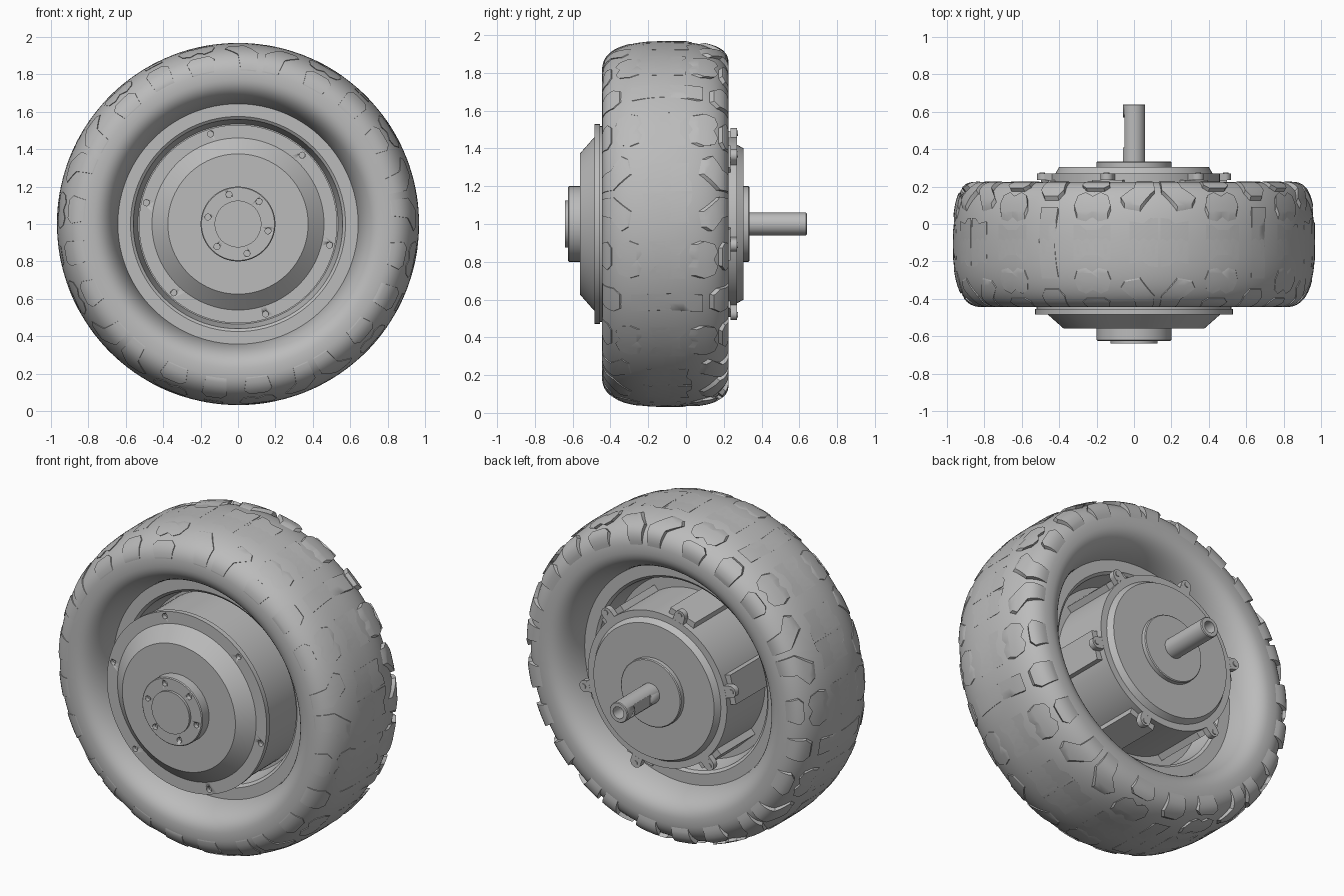
import bpy, bmesh, math
from math import sin, cos, radians, pi
from mathutils import Vector, Matrix

if "Cube" in bpy.data.objects:
    bpy.data.objects.remove(bpy.data.objects["Cube"])

grey = bpy.data.materials.new("plain_grey")
grey.use_nodes = True
grey.diffuse_color = (0.5, 0.5, 0.5, 1)
grey.node_tree.nodes["Principled BSDF"].inputs["Base Color"].default_value = (0.5, 0.5, 0.5, 1)

AXLE = Vector((0, 0, 1))
MID = -0.11          # middle of the tire along y
BOLT_ANGLES = [radians(47 + 60 * k) for k in range(6)]


def finish(bm, name, angle=30):
    """Turn a bmesh into a shaded object."""
    bmesh.ops.recalc_face_normals(bm, faces=bm.faces)
    me = bpy.data.meshes.new(name)
    bm.to_mesh(me)
    bm.free()
    me.materials.append(grey)
    ob = bpy.data.objects.new(name, me)
    bpy.context.collection.objects.link(ob)
    bpy.ops.object.select_all(action="DESELECT")
    ob.select_set(True)
    bpy.context.view_layer.objects.active = ob
    bpy.ops.object.shade_smooth_by_angle(angle=radians(angle))
    return ob


def lathe(name, profile, steps=96):
    """Spin (radius, y) points around the axle."""
    bm = bmesh.new()
    vs = [bm.verts.new((r, y, 1)) for r, y in profile]
    es = [bm.edges.new(pair) for pair in zip(vs, vs[1:])]
    bmesh.ops.spin(bm, geom=vs + es, cent=AXLE, axis=(0, 1, 0), angle=2 * pi, steps=steps)
    bmesh.ops.remove_doubles(bm, verts=bm.verts, dist=1e-4)
    return finish(bm, name)


def around(r, a, y):
    return Vector((r * cos(a), y, 1 + r * sin(a)))


def add_peg(bm, r, a, y, radius, depth):
    """Cylinder parallel to the axle."""
    m = Matrix.Translation(around(r, a, y)) @ Matrix.Rotation(pi / 2, 4, "X")
    bmesh.ops.create_cone(bm, cap_ends=True, segments=20, radius1=radius,
                          radius2=radius, depth=depth, matrix=m)


def add_box(bm, centre, size, a=0):
    m = (Matrix.Translation(centre) @ Matrix.Rotation(-a, 4, "Y")
         @ Matrix.Diagonal((*size, 1)))
    bmesh.ops.create_cube(bm, size=1, matrix=m)


def cut(ob, bm):
    """Subtract the shapes in bm from ob."""
    cutter = finish(bm, "cutter")
    cutter.hide_render = True
    mod = ob.modifiers.new("cut", "BOOLEAN")
    mod.operation, mod.solver, mod.object = "DIFFERENCE", "EXACT", cutter
    bpy.ops.object.select_all(action="DESELECT")
    bpy.context.view_layer.objects.active = ob
    ob.select_set(True)
    bpy.ops.object.modifier_apply(modifier="cut")
    bpy.data.objects.remove(cutter)


# Tire cross-section: rounded super-ellipse, phi = 0 at the crown
def section(phi):
    s, c = sin(phi), cos(phi)
    u = 0.335 * math.copysign(abs(s) ** 0.8, s)
    r = 0.793 + (0.175 if c > 0 else 0.16) * math.copysign(abs(c) ** 0.8, c)
    return u, r


lathe("tire", [(section(radians(p))[1], MID + section(radians(p))[0])
               for p in range(-160, 161, 5)], 120)


# Tread blocks: outlines in (degrees around wheel, degrees across section)
def on_tire(t, phi, lift):
    p, e = radians(phi), 0.01
    (u0, r0), (u1, r1) = section(p - e), section(p + e)
    n = Vector((r0 - r1, u1 - u0)).normalized()
    u, r = section(p)
    h = lift * (1 - 0.4 * min(abs(phi) / 90, 1))
    return around(r + n.x * h, radians(t), MID + u + n.y * h)


def add_block(bm, outline, centre, side=1, flip=1):
    b = bmesh.new()
    b.faces.new([b.verts.new((t * flip, p * side, 0)) for t, p in outline])
    for axis, step, limit in ((0, 3, 15), (1, 7, 91)):
        normal = Vector((1 - axis, axis, 0))
        for k in range(-limit, limit + 1, step):
            bmesh.ops.bisect_plane(b, geom=b.verts[:] + b.edges[:] + b.faces[:],
                                   plane_co=normal * (k + 0.37), plane_no=normal)
    up = bmesh.ops.extrude_face_region(b, geom=b.faces[:], use_keep_orig=True)["geom"]
    top = {v for v in up if isinstance(v, bmesh.types.BMVert)}
    for v in b.verts:
        v.co = on_tire(centre + v.co.x, v.co.y, 0.032 if v in top else -0.008)
    me = bpy.data.meshes.new("block")
    b.to_mesh(me)
    b.free()
    bm.from_mesh(me)
    bpy.data.meshes.remove(me)


bar = [(-3, -26), (-2, 0), (-3, 26), (3, 26), (3.6, 0), (3, -26)]
hourglass = [(-6, -9), (-4, -9), (-2, -5), (2, -5), (4, -9), (6, -9),
             (6, 9), (4, 9), (2, 5), (-2, 5), (-4, 9), (-6, 9)]
kidney = [(-5, 19), (-2, 17), (0, 21), (2, 17), (5, 19), (6, 28),
          (5, 41), (2.5, 46), (0, 40), (-2.5, 46), (-5, 41), (-6, 28)]
shoulder = [(-3, 54), (3, 54), (4.8, 62), (4, 84), (-4, 84), (-4.8, 62)]
bar_shoulder = [(-2.5, 40), (2.5, 40), (4.2, 50), (3.8, 82), (-3.8, 82), (-4.2, 50)]
centre_half = [(0.4, -15), (3.2, -14), (5, -10), (9.5, -12),
               (9.5, 12), (5, 10), (3.2, 14), (0.4, 15)]
claw = [(6, 27), (11, 30), (12.3, 38), (8, 55), (7, 84), (1.2, 84), (1.2, 50)]

bm = bmesh.new()
for k in range(5):
    start = 46 + 72 * k
    add_block(bm, bar, start)
    for side in (1, -1):
        add_block(bm, bar_shoulder, start, side)
    for flip in (1, -1):
        add_block(bm, hourglass, start + 14.5 * flip)
        add_block(bm, centre_half, start + 36, 1, flip)
        for side in (1, -1):
            add_block(bm, kidney, start + 14.5 * flip, side, flip)
            add_block(bm, shoulder, start + 15 * flip, side, flip)
            add_block(bm, claw, start + 36, side, flip)
finish(bm, "tread_blocks")

# Rim: flat outer lips, tapered wells and a central web
lip = [(0.645, 0.152), (0.575, 0.152), (0.56, 0.14), (0.535, 0.02), (0.44, 0.02)]
ring = [(r, MID - d) for r, d in lip] + [(r, MID + d) for r, d in reversed(lip)]
lathe("rim", ring + ring[:1])

# Motor housing with front bolt holes
motor = lathe("motor_housing", [
    (0, -0.56), (0.375, -0.56), (0.46, -0.485), (0.53, -0.485), (0.53, -0.455),
    (0.52, -0.455), (0.52, -0.1), (0.46, -0.1), (0.46, 0.27), (0.42, 0.27),
    (0.40, 0.305), (0, 0.305)])
holes = bmesh.new()
for a in BOLT_ANGLES:
    add_peg(holes, 0.503, a, -0.485, 0.016, 0.05)
cut(motor, holes)

# Rear ribs and bolt ears
bm = bmesh.new()
for a in BOLT_ANGLES:
    add_box(bm, around(0.455, a, 0.07), (0.07, 0.33, 0.17), a)
finish(bm, "rear_ribs")
bm = bmesh.new()
for a in BOLT_ANGLES:
    add_peg(bm, 0.496, a, 0.2525, 0.034, 0.035)
    add_box(bm, around(0.463, a, 0.2525), (0.066, 0.034, 0.068), a)
finish(bm, "bolt_ears")
bm = bmesh.new()
for a in BOLT_ANGLES:
    add_peg(bm, 0.503, a, 0.271, 0.015, 0.008)
finish(bm, "rear_bolts")

# Front hub cap with small bolt holes
cap = lathe("hub_cap", [(0, -0.64), (0.125, -0.64), (0.125, -0.625), (0.195, -0.625),
                        (0.2, -0.62), (0.2, -0.55), (0, -0.55)])
holes = bmesh.new()
for a in BOLT_ANGLES:
    add_peg(holes, 0.165, a, -0.625, 0.016, 0.05)
cut(cap, holes)

# Rear boss and hollow axle shaft with a flat on its right side
lathe("rear_boss", [(0, 0.295), (0.2, 0.295), (0.2, 0.33), (0.195, 0.335), (0, 0.335)])
shaft = lathe("axle_shaft", [(0, 0.3), (0.06, 0.3), (0.06, 0.635), (0.056, 0.64),
                             (0.035, 0.64), (0.035, 0.56), (0, 0.56)], 48)
flat = bmesh.new()
add_box(flat, Vector((-0.1, 0.49, 1)), (0.1, 0.16, 0.2))
cut(shaft, flat)
